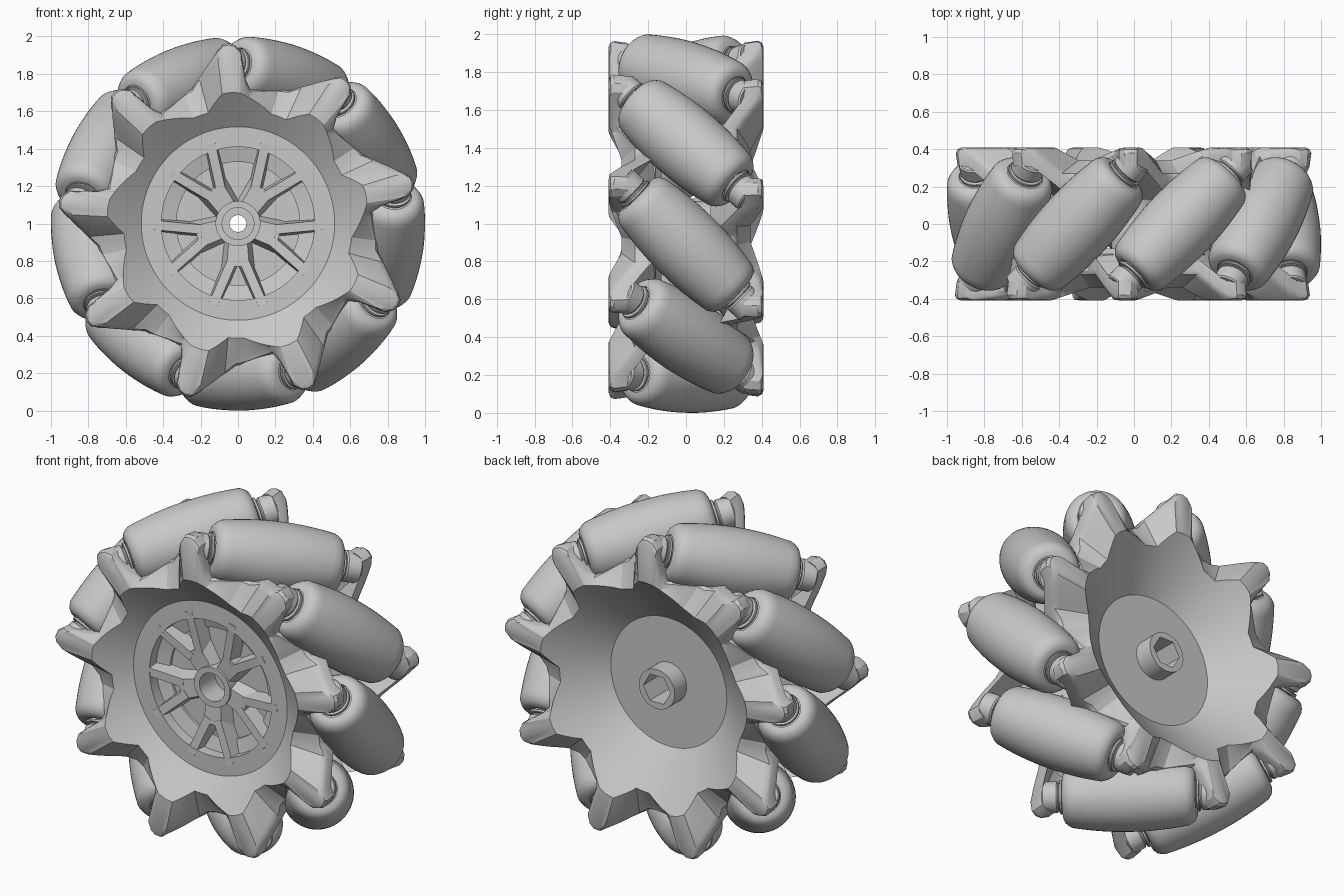
import bpy, bmesh, math
from math import sin, cos, tan, radians, pi
from mathutils import Matrix, Vector

if "Cube" in bpy.data.objects:
    bpy.data.objects.remove(bpy.data.objects["Cube"], do_unlink=True)

COUNT = 9
STEP = 360 / COUNT
ROLLER_ANGLE = -8      # angle of the first roller's centre
TIP_OFFSET = 21        # arm tip, measured from its roller's centre
AXIS_R = 0.8           # distance of roller axles from the wheel centre
LIFT = Matrix.Translation((0, 0, 1))

grey = bpy.data.materials.new("plain grey")
grey.use_nodes = True
grey.diffuse_color = (0.58, 0.58, 0.58, 1)
grey.node_tree.nodes["Principled BSDF"].inputs["Base Color"].default_value = (0.58, 0.58, 0.58, 1)


def turn(deg):
    """Rotation about the wheel axle, from +x towards +z."""
    return Matrix.Rotation(-radians(deg), 4, 'Y')


def finish(name, bm, matrix=Matrix()):
    bmesh.ops.recalc_face_normals(bm, faces=bm.faces)
    for f in bm.faces:
        f.smooth = True
    mesh = bpy.data.meshes.new(name)
    bm.to_mesh(mesh)
    bm.free()
    mesh.set_sharp_from_angle(angle=radians(28))
    mesh.materials.append(grey)
    ob = bpy.data.objects.new(name, mesh)
    bpy.context.collection.objects.link(ob)
    ob.matrix_world = LIFT @ matrix
    return ob


def copy(ob, name, matrix):
    dup = bpy.data.objects.new(name, ob.data)
    bpy.context.collection.objects.link(dup)
    dup.matrix_world = LIFT @ matrix


def loft(name, section, n, matrix=Matrix()):
    """Sweep a closed (radius, y) section round the y axis; it may vary with angle."""
    bm = bmesh.new()
    rings = []
    for i in range(n):
        a = 360 * i / n
        rings.append([bm.verts.new((r * cos(radians(a)), y, r * sin(radians(a))))
                      for r, y in section(a)])
    m = len(rings[0])
    for i in range(n):
        p, q = rings[i], rings[(i + 1) % n]
        for j in range(m):
            k = (j + 1) % m
            bm.faces.new((p[j], p[k], q[k], q[j]))
    return finish(name, bm, matrix)


def interp(table, x):
    for (x0, y0), (x1, y1) in zip(table, table[1:]):
        if x <= x1:
            return y0 + (y1 - y0) * (x - x0) / (x1 - x0)
    return table[-1][1]


# Wavy side plate: dished cone whose rim carries nine bent, lopsided arms
REACH = [(-20, .75), (-14, .73), (-8, .72), (-6, .77), (-4, .92), (-2, .955), (0, .965),
         (2, .96), (4, .92), (10, .83), (16, .76), (20, .75)]
DEPTH = [(-20, -.28), (-4, -.405), (0, -.41), (4, -.405), (12, -.28), (20, -.28)]
FLOOR, FLOOR_R = .165, .39


def cone(y):
    return FLOOR_R + 1.27 * (abs(y) - FLOOR)


def plate_section(a):
    d = (a + STEP / 2) % STEP - STEP / 2
    reach, front = interp(REACH, d), interp(DEPTH, d)
    inner = -.34 + (front + .28) * .54
    return [(.1, -FLOOR), (FLOOR_R, -FLOOR), (cone(inner), inner),
            (reach - .035, front), (reach - .01, front + .01), (reach, front + .03),
            (reach - .01, front + .1), (cone(inner + .07) + .05, inner + .08),
            (.4, -.13), (.1, -.13)]


front_turn = turn(ROLLER_ANGLE + TIP_OFFSET)
plate = loft("front_plate", plate_section, COUNT * 20, front_turn)
axis = turn(ROLLER_ANGLE) @ Vector((1, 0, 0))
flip = Matrix.Rotation(pi, 4, axis)
copy(plate, "back_plate", flip @ front_turn)


# Barrel rollers, each just touching the wheel's outer cylinder
def barrel_half():
    pts = []
    for i in range(11):
        a = radians(14.5 * i / 10)
        gap = 1 - AXIS_R / cos(a)
        t = AXIS_R * tan(a) * math.sqrt(2) + gap * sin(a) / math.sqrt(2)
        pts.append((gap * math.sqrt(1 - sin(a) ** 2 / 2), t))
    r, t = pts[-1]
    pts += [(r - .012, t + .02), (r - .025, t + .035), (r - .045, t + .045),
            (.1, t + .047), (.1, t + .035), (.05, t + .035)]
    return pts


half = barrel_half()
roller_profile = [(r, -t) for r, t in reversed(half)] + half[1:]


def tube(r, y0, y1, bevel=.008):
    return [(.002, y0), (r - bevel, y0), (r, y0 + bevel),
            (r, y1 - bevel), (r - bevel, y1), (.002, y1)]


def placed(k):
    return (turn(ROLLER_ANGLE + STEP * k) @ Matrix.Translation((AXIS_R, 0, 0))
            @ Matrix.Rotation(-pi / 4, 4, 'X'))


roller = loft("roller_1", lambda a: roller_profile, 48, placed(0))
boss = loft("front_arm_boss_1", lambda a: tube(.088, -.485, -.395), 32, placed(0))
washer = loft("front_washer_1", lambda a: tube(.095, -.388, -.372, .003), 32, placed(0))
pin = loft("roller_pin_1", lambda a: tube(.075, -.44, .44), 24, placed(0))
swap = Matrix.Rotation(pi, 4, 'X')
for k in range(COUNT):
    here = placed(k)
    if k:
        for ob, name in ((roller, "roller"), (boss, "front_arm_boss"),
                         (washer, "front_washer"), (pin, "roller_pin")):
            copy(ob, f"{name}_{k + 1}", here)
    copy(boss, f"back_arm_boss_{k + 1}", here @ swap)
    copy(washer, f"back_washer_{k + 1}", here @ swap)


# Central hub: round bore with a front recess and a hexagonal back socket
def hub_section(a):
    hexagon = .08 / cos(radians(a % 60 - 30))
    return [(.045, -.1), (.085, -.1), (.085, -.25), (.12, -.25),
            (.12, .28), (hexagon, .28), (hexagon, .1), (.045, .1)]


loft("hub", hub_section, 48)

# Spoked insert in the front dish
loft("insert_ring", lambda a: [(.41, -.265), (.53, -.265), (.47, -.2), (.41, -.18)], 64)
loft("insert_step", lambda a: [(.33, -.18), (.41, -.2), (.43, -.16), (.33, -.16)], 64)


def bar(bm, a0, r0, a1, r1, w0, w1, top0, top1):
    """Tapered bar, wider at its foot, between two polar points."""
    p = Vector((r0 * cos(radians(a0)), 0, r0 * sin(radians(a0))))
    q = Vector((r1 * cos(radians(a1)), 0, r1 * sin(radians(a1))))
    along = (q - p).normalized()
    side = Vector((-along.z, 0, along.x))
    ends = []
    for c, w, top in ((p, w0, top0), (q, w1, top1)):
        ends.append([bm.verts.new(c + side * s * w + Vector((0, y, 0)))
                     for s, y in ((-.5, top), (.5, top), (.75, -.16), (-.75, -.16))])
    bm.faces.new(ends[0])
    bm.faces.new(ends[1])
    for j in range(4):
        k = (j + 1) % 4
        bm.faces.new((ends[0][j], ends[0][k], ends[1][k], ends[1][j]))


for k in range(5):
    a = -90 + 72 * k
    bm = bmesh.new()
    bar(bm, a, .1, a, .23, .1, .12, -.235, -.245)
    for s in (-1, 1):
        bar(bm, a + 9 * s, .2, a + 17 * s, .45, .05, .05, -.245, -.267)
    finish(f"forked_spoke_{k + 1}", bm)
